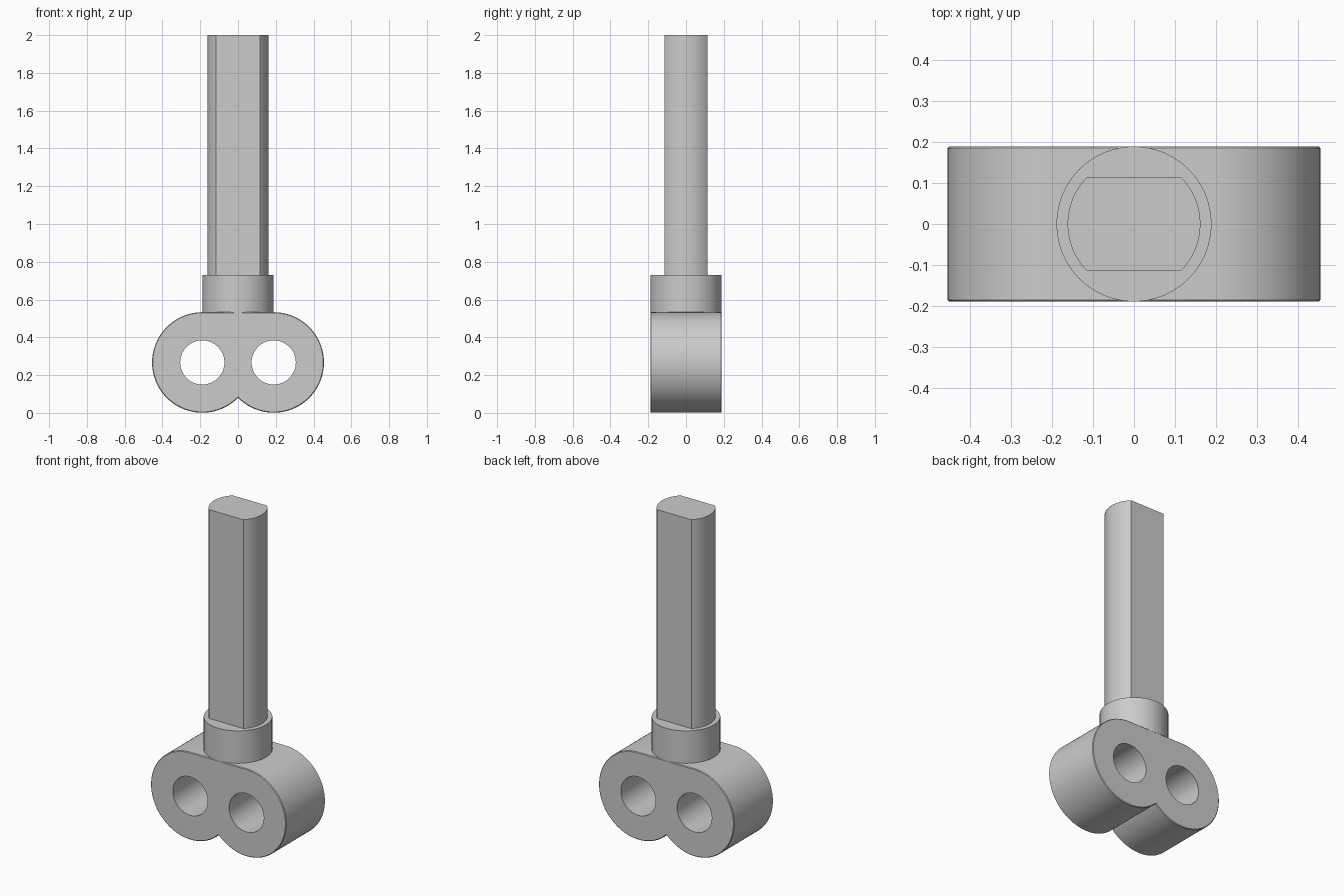
import bpy, bmesh
from math import pi, cos, sin, acos, asin

cube = bpy.data.objects.get("Cube")
if cube:
    bpy.data.objects.remove(cube, do_unlink=True)

grey = bpy.data.materials.new("plain_grey")
grey.use_nodes = True
grey.diffuse_color = (0.6, 0.6, 0.6, 1)
grey.node_tree.nodes["Principled BSDF"].inputs["Base Color"].default_value = (0.6, 0.6, 0.6, 1)

R, HOLE, CX, CZ, DEPTH = 0.266, 0.117, 0.189, 0.267, 0.189
SHAFT_R, FLAT = 0.162, 0.113


def arc(cx, cy, r, start, end, n):
    """Points on an arc, both ends included."""
    return [(cx + r * cos(start + (end - start) * i / n),
             cy + r * sin(start + (end - start) * i / n)) for i in range(n + 1)]


def prism(name, outline, low, high, along_y=False):
    """Extrude a closed outline along z, or along y for an xz outline."""
    bm = bmesh.new()
    place = (lambda p: (p[0], low, p[1])) if along_y else (lambda p: (p[0], p[1], low))
    face = bm.faces.new([bm.verts.new(place(p)) for p in outline])
    ext = bmesh.ops.extrude_face_region(bm, geom=[face])
    move = (0, high - low, 0) if along_y else (0, 0, high - low)
    bmesh.ops.translate(bm, vec=move, verts=[v for v in ext["geom"] if isinstance(v, bmesh.types.BMVert)])
    bmesh.ops.recalc_face_normals(bm, faces=bm.faces)
    mesh = bpy.data.meshes.new(name)
    bm.to_mesh(mesh)
    bm.free()
    mesh.materials.append(grey)
    obj = bpy.data.objects.new(name, mesh)
    bpy.context.collection.objects.link(obj)
    return obj


def activate(obj):
    bpy.ops.object.select_all(action='DESELECT')
    obj.select_set(True)
    bpy.context.view_layer.objects.active = obj


# Double-eye body: two lobes with a flat top and a notch underneath
notch = acos(CX / R)
right_lobe = arc(CX, CZ, R, -pi + notch, pi / 2, 64)
left_lobe = [(-x, z) for x, z in reversed(right_lobe)][:-1]
body = prism("double_eye_body", right_lobe + left_lobe, -DEPTH, DEPTH, along_y=True)

# Softened front and back rims
bm = bmesh.new()
bm.from_mesh(body.data)
rims = [e for e in bm.edges if abs(e.verts[0].co.y - e.verts[1].co.y) < 1e-5]
bmesh.ops.bevel(bm, geom=rims, offset=0.004, segments=1, affect='EDGES')
bm.to_mesh(body.data)
bm.free()

# Through holes
activate(body)
for side, sx in (("left", 1), ("right", -1)):
    cutter = prism(side + "_hole_cutter", arc(sx * CX, CZ, HOLE, 0, 2 * pi, 64)[:-1], -0.4, 0.4, along_y=True)
    mod = body.modifiers.new(side + "_hole", 'BOOLEAN')
    mod.operation, mod.solver, mod.object = 'DIFFERENCE', 'EXACT', cutter
    bpy.ops.object.modifier_apply(modifier=mod.name)
    bpy.data.objects.remove(cutter, do_unlink=True)

# Round collar
collar = prism("collar", arc(0, 0, DEPTH, 0, 2 * pi, 96)[:-1], CZ + R - 0.003, 0.73)

# Round shaft with a flat on the front and back
a = asin(FLAT / SHAFT_R)
shaft = prism("flatted_shaft",
              arc(0, 0, SHAFT_R, -a, a, 24) + arc(0, 0, SHAFT_R, pi - a, pi + a, 24), 0.73, 2)

for obj in (body, collar, shaft):
    activate(obj)
    bpy.ops.object.shade_smooth_by_angle(angle=pi / 6)
